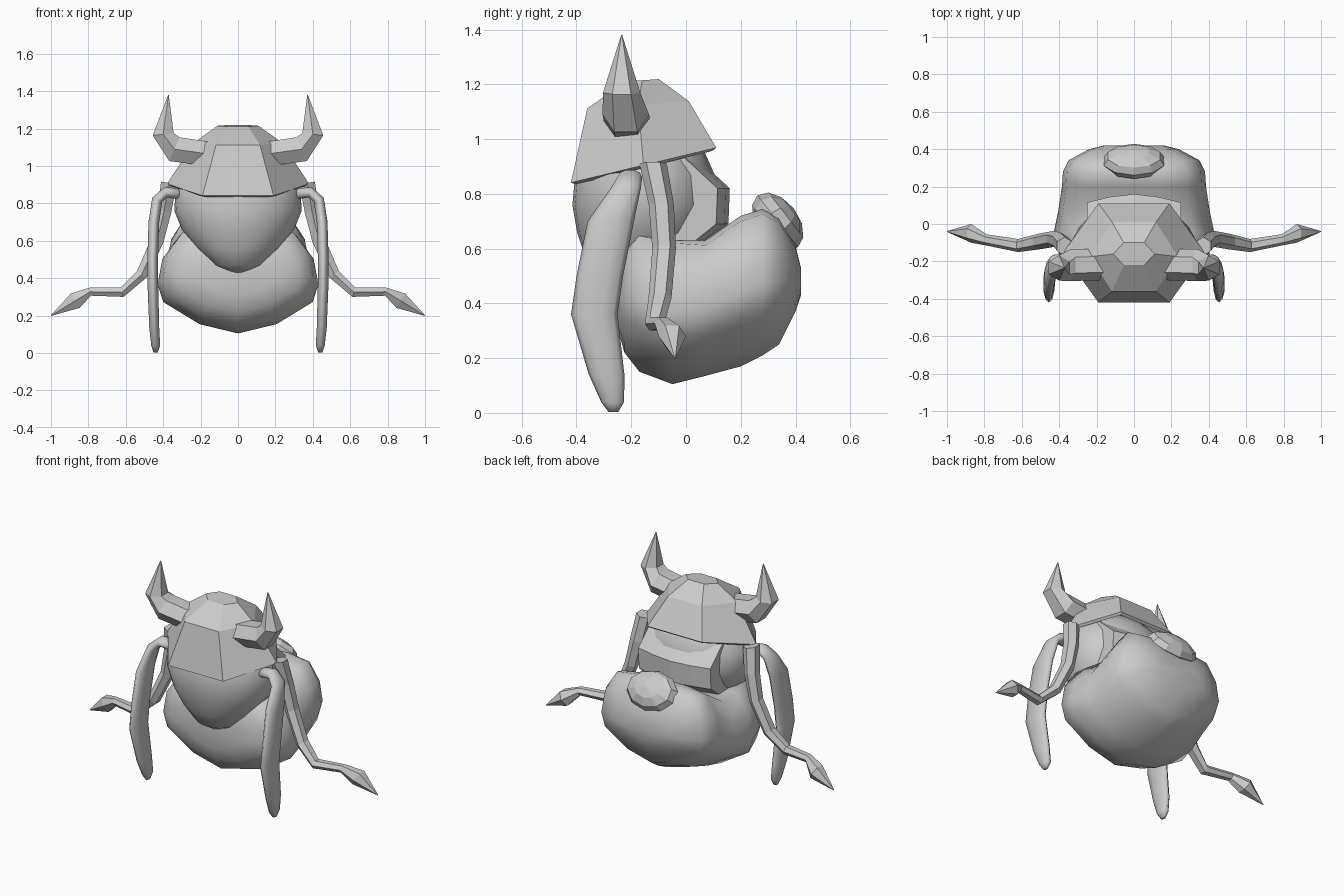
import bpy, bmesh
from math import cos, sin, pi, radians
from mathutils import Vector, Matrix

cube = bpy.data.objects.get("Cube")
if cube:
    bpy.data.objects.remove(cube, do_unlink=True)

grey = bpy.data.materials.new("plain_grey")
grey.use_nodes = True
GREY = (0.6, 0.6, 0.6, 1)
grey.diffuse_color = GREY
grey.node_tree.nodes["Principled BSDF"].inputs["Base Color"].default_value = GREY


def finish(name, bm, smooth):
    bmesh.ops.recalc_face_normals(bm, faces=bm.faces)
    for f in bm.faces:
        f.smooth = smooth
    me = bpy.data.meshes.new(name)
    bm.to_mesh(me)
    bm.free()
    me.materials.append(grey)
    ob = bpy.data.objects.new(name, me)
    bpy.context.collection.objects.link(ob)
    return ob


def loft(name, rings, smooth=False, cap_start=True):
    """Skin a list of equal-sized point rings."""
    bm = bmesh.new()
    loops = [[bm.verts.new(p) for p in ring] for ring in rings]
    n = len(loops[0])
    for a, b in zip(loops, loops[1:]):
        for i in range(n):
            j = (i + 1) % n
            bm.faces.new((a[i], a[j], b[j], b[i]))
    if cap_start:
        bm.faces.new(loops[0])
    bm.faces.new(loops[-1])
    return finish(name, bm, smooth)


def oval(cy, cz, rx, ry, sides, tilt=0):
    turn = Matrix.Rotation(radians(tilt), 3, 'X')
    angles = [2 * pi * i / sides for i in range(sides)]
    return [Vector((0, cy, cz)) + turn @ Vector((rx * cos(a), ry * sin(a), 0)) for a in angles]


def limb(name, stations, sides, smooth=False, side=1):
    """Tube along (x, y, z, depth, thickness) stations, sections held to the y axis."""
    pts = [Vector((s[0] * side, s[1], s[2])) for s in stations]
    rings = []
    for k, p in enumerate(pts):
        t = pts[min(k + 1, len(pts) - 1)] - pts[max(k - 1, 0)]
        v = t.cross(Vector((0, 1, 0))).normalized()
        ring = []
        for i in range(sides):
            a = 2 * pi * i / sides
            ring.append(p + Vector((0, cos(a) * stations[k][3], 0)) + v * sin(a) * stations[k][4])
        rings.append(ring)
    return loft(name, rings, smooth)


# Body: one half outline, mirrored and scaled to (y, bottom, top, half width) sections
sections = [(-.25, .31, .5, .22), (-.225, .22, .6, .33), (-.17, .15, .665, .4),
            (-.05, .105, .64, .43), (.07, .135, .63, .405), (.2, .17, .72, .385),
            (.28, .21, .745, .38), (.34, .25, .71, .35), (.4, .37, .61, .24), (.42, .43, .53, .16)]
half_outline = [(0, -1), (.48, -.81), (.93, -.36), (1, 0), (.94, .5), (.74, .93), (.4, 1), (0, 1)]
outline = half_outline + [(-x, z) for x, z in half_outline[-2:0:-1]]
body_rings = []
for y, low, high, half in sections:
    mid = low + (high - low) * .49
    body_rings.append([(half * x, y, mid + z * (high - mid if z > 0 else mid - low)) for x, z in outline])
loft("body", body_rings, True)

# Head: egg shape narrowing to the chin (centre y, z, x radius, y radius)
head = [(-.2, .43, .05, .05), (-.195, .47, .135, .12), (-.175, .56, .225, .19), (-.158, .66, .3, .24),
        (-.15, .76, .34, .265), (-.15, .87, .335, .255), (-.15, .97, .28, .21), (-.15, 1.05, .19, .14)]
loft("head", [oval(*ring, 24) for ring in head], True)

# Tail: tilted faceted knob
bm = bmesh.new()
bmesh.ops.create_uvsphere(bm, u_segments=10, v_segments=6, radius=1,
                          matrix=Matrix.Translation((0, .335, .7)) @ Matrix.Rotation(radians(-52), 4, 'X')
                          @ Matrix.Diagonal((.17, .12, .075, 1)))
finish("tail", bm, False)

# Helmet: tilted six-sided shell
helmet = loft("helmet", [oval(-.155, .905, .38, .315, 6, 13.5), oval(-.175, 1.125, .235, .215, 6, 4),
                         oval(-.16, 1.215, .11, .07, 6, 4)], cap_start=False)
shell = helmet.modifiers.new("thickness", 'SOLIDIFY')
shell.thickness = .02
shell.offset = -1

# Neck guard: faceted block bulging behind the head
guard_profile = [(-.08, .95), (.02, .95), (.16, .82), (.155, .69), (.08, .63), (-.08, .63)]
loft("neck_guard", [[(x, y - back, z) for y, z in guard_profile]
                    for x, back in ((-.25, .045), (-.13, .015), (0, 0), (.13, .015), (.25, .045))])

# Paired parts
horn = [(.16, -.215, 1.065, .085, .075), (.34, -.22, 1.09, .085, .08),
        (.4, -.235, 1.17, .068, .065), (.372, -.235, 1.38, .002, .002)]
ear = [(.31, -.2, .85, .04, .03), (.385, -.205, .86, .045, .03), (.432, -.22, .82, .055, .03),
       (.45, -.275, .7, .085, .03), (.456, -.315, .5, .085, .03), (.455, -.335, .36, .085, .03),
       (.448, -.29, .14, .065, .028), (.44, -.268, .04, .042, .025), (.44, -.265, .004, .018, .012)]
arm = [(.37, -.12, .91, .05, .048), (.395, -.09, .76, .046, .045), (.432, -.08, .6, .043, .04),
       (.515, -.095, .42, .042, .035), (.62, -.115, .325, .035, .03), (.79, -.085, .328, .03, .025),
       (.87, -.05, .28, .05, .052), (1, -.04, .2, .002, .002)]

for label, side in (("left", 1), ("right", -1)):
    limb(label + "_horn", horn, 6, side=side)
    limb(label + "_ear", ear, 10, smooth=True, side=side)
    limb(label + "_arm", arm, 6, side=side)
